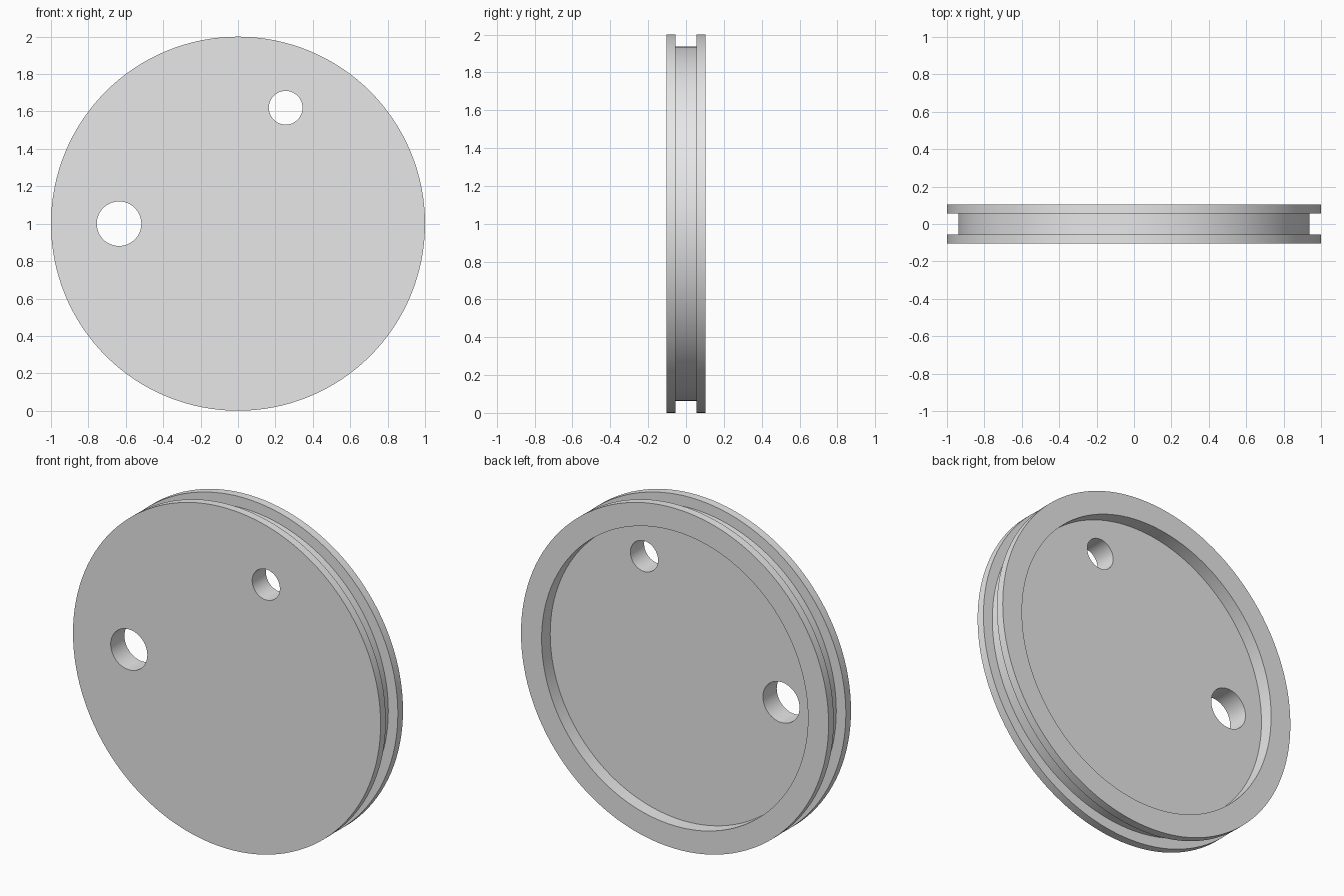
import bpy
import bmesh
import math

if "Cube" in bpy.data.objects:
    bpy.data.objects.remove(bpy.data.objects["Cube"], do_unlink=True)

SEGMENTS = 128
HALF = 0.104          # half thickness
GROOVE = 0.056        # half width of the rim groove
FLOOR = HALF - 0.08   # level of the recess floor at the back

grey = bpy.data.materials.new("plain grey")
grey.use_nodes = True
grey.diffuse_color = (0.8, 0.8, 0.8, 1)
grey.node_tree.nodes["Principled BSDF"].inputs["Base Color"].default_value = (0.8, 0.8, 0.8, 1)


def lathe(name, profile, segments, x=0.0, z=0.0):
    """Turn (radius, y) points about the y axis and cap both ends."""
    bm = bmesh.new()
    rings = []
    for radius, y in profile:
        angles = [2 * math.pi * i / segments for i in range(segments)]
        rings.append([bm.verts.new((x + radius * math.cos(a), y, z + radius * math.sin(a)))
                      for a in angles])
    for low, high in zip(rings, rings[1:]):
        for i in range(segments):
            j = (i + 1) % segments
            bm.faces.new((low[i], low[j], high[j], high[i]))
    bm.faces.new(rings[0])
    bm.faces.new(rings[-1])
    bmesh.ops.recalc_face_normals(bm, faces=bm.faces)
    mesh = bpy.data.meshes.new(name)
    bm.to_mesh(mesh)
    bm.free()
    mesh.materials.append(grey)
    obj = bpy.data.objects.new(name, mesh)
    bpy.context.collection.objects.link(obj)
    return obj


# Disc with a square groove round the rim and a shallow recess in the back
disc = lathe("grooved_disc", [
    (1, -HALF), (1, -GROOVE), (0.938, -GROOVE), (0.938, GROOVE),
    (1, GROOVE), (1, HALF), (0.866, HALF), (0.866, FLOOR),
], SEGMENTS, z=1)

bpy.ops.object.select_all(action="DESELECT")
disc.select_set(True)
bpy.context.view_layer.objects.active = disc

# Two round through holes
for x, z, radius in [(-0.636, 1.0, 0.119), (0.255, 1.62, 0.09)]:
    cutter = lathe("hole_cutter", [(radius, -0.3), (radius, 0.3)], 64, x, z)
    cutter.hide_render = True
    cut = disc.modifiers.new("hole", "BOOLEAN")
    cut.operation = "DIFFERENCE"
    cut.solver = "EXACT"
    cut.object = cutter
    bpy.ops.object.modifier_apply(modifier=cut.name)
    bpy.data.objects.remove(cutter, do_unlink=True)

bpy.ops.object.shade_smooth_by_angle(angle=math.radians(30))
